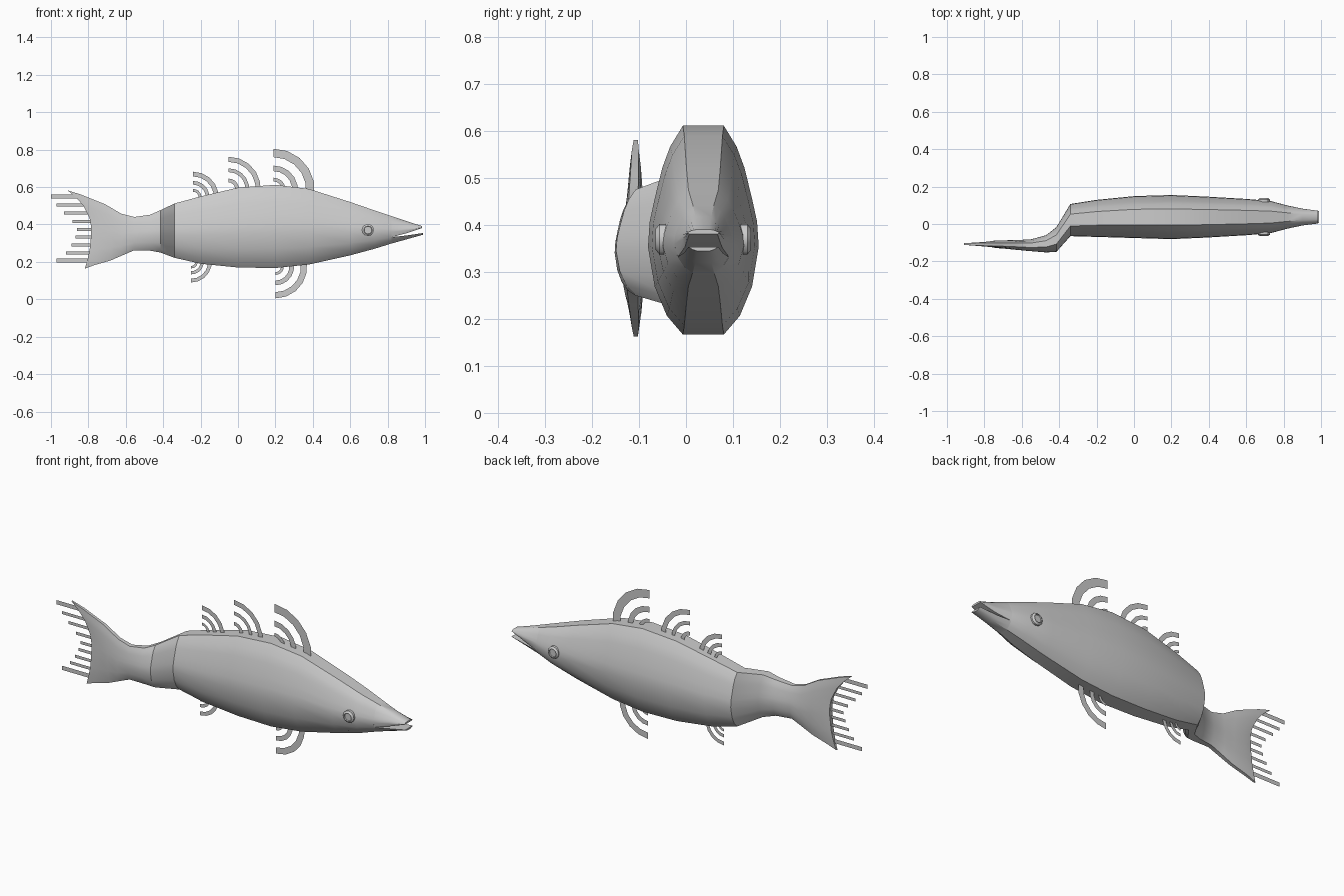
import bpy, bmesh, math
from mathutils import Vector

if "Cube" in bpy.data.objects:
    bpy.data.objects.remove(bpy.data.objects["Cube"])

grey = bpy.data.materials.new("plain_grey")
grey.diffuse_color = (0.6, 0.6, 0.6, 1)
grey.use_nodes = True
grey.node_tree.nodes["Principled BSDF"].inputs["Base Color"].default_value = grey.diffuse_color

# Half cross-section: (width, height) from flat back to flat belly
HALF = [(0.37, 1), (0.60, 0.8), (0.74, 0.6), (0.88, 0.3), (0.97, 0.08),
        (1, -0.16), (0.88, -0.54), (0.66, -0.82), (0.37, -1)]
MID_Y = 0.037


def finish(name, bm, smooth=True):
    bmesh.ops.recalc_face_normals(bm, faces=bm.faces)
    me = bpy.data.meshes.new(name)
    bm.to_mesh(me)
    bm.free()
    me.materials.append(grey)
    ob = bpy.data.objects.new(name, me)
    bpy.context.collection.objects.link(ob)
    if smooth:
        bpy.ops.object.select_all(action='DESELECT')
        ob.select_set(True)
        bpy.context.view_layer.objects.active = ob
        bpy.ops.object.shade_smooth_by_angle(angle=math.radians(30))
    return ob


def ring(x, yc, hw, top, bottom, half=HALF, sweep=(0, 0)):
    """Closed cross-section; sweep pushes the upper and lower ends along x."""
    hi, lo = half[0][1], half[-1][1]
    side = []
    for w, t in half:
        z = bottom + (top - bottom) * (t - lo) / (hi - lo)
        dx = (sweep[0] if t > 0 else sweep[1]) * abs(t) ** 2.2
        side.append((w * hw, x + dx, z))
    return ([Vector((px, yc + w, z)) for w, px, z in side]
            + [Vector((px, yc - w, z)) for w, px, z in reversed(side)])


def loft(name, rings):
    bm = bmesh.new()
    loops = [[bm.verts.new(p) for p in r] for r in rings]
    for a, b in zip(loops, loops[1:]):
        n = len(a)
        for i in range(n):
            bm.faces.new((a[i], a[(i + 1) % n], b[(i + 1) % n], b[i]))
    # End caps as strips across the section
    for lp in (loops[0], loops[-1]):
        n = len(lp)
        for i in range(n // 2 - 1):
            bm.faces.new((lp[i], lp[i + 1], lp[n - 2 - i], lp[n - 1 - i]))
    return finish(name, bm)


# Body: x, centre y, half width, top, bottom
body = [
    (0.82, 0.037, 0.062, 0.445, 0.298), (0.73, 0.037, 0.086, 0.475, 0.270),
    (0.60, 0.037, 0.097, 0.520, 0.235), (0.38, 0.037, 0.110, 0.590, 0.186),
    (0.20, 0.037, 0.118, 0.612, 0.167), (0.00, 0.037, 0.112, 0.597, 0.170),
    (-0.20, 0.030, 0.099, 0.550, 0.190), (-0.34, 0.021, 0.086, 0.512, 0.222),
    (-0.415, -0.083, 0.066, 0.476, 0.250), (-0.47, -0.106, 0.046, 0.452, 0.260),
    (-0.555, -0.114, 0.031, 0.440, 0.262),
]
# Tail continues the same skin with swept-back ends
tail = [
    ring(-0.62, -0.112, 0.027, 0.458, 0.232, sweep=(-0.005, -0.005)),
    ring(-0.68, -0.110, 0.023, 0.508, 0.208, sweep=(-0.03, 0.0)),
    ring(-0.74, -0.108, 0.020, 0.560, 0.182, sweep=(-0.10, -0.03)),
    ring(-0.785, -0.107, 0.012, 0.582, 0.163, sweep=(-0.125, -0.035)),
]
loft("body_and_tail", [ring(*r) for r in body] + tail)

# Jaws split from the head section, leaving an open mouth
loft("upper_jaw", [
    ring(0.82, 0.037, 0.062, 0.445, 0.332, HALF[:7]),
    ring(0.90, 0.037, 0.045, 0.418, 0.353, HALF[:7]),
    ring(0.985, 0.037, 0.034, 0.391, 0.381, HALF[:7]),
])
loft("lower_jaw", [
    ring(0.82, 0.037, 0.062, 0.332, 0.298, HALF[6:]),
    ring(0.90, 0.037, 0.047, 0.341, 0.320, HALF[6:]),
    ring(0.988, 0.037, 0.036, 0.354, 0.345, HALF[6:]),
])

# Eyes: stepped discs with a raised pupil on each side of the head
for side, label in ((1, "left"), (-1, "right")):
    bm = bmesh.new()
    loops = []
    for r, d in ((0.032, 0.06), (0.032, 0.094), (0.022, 0.102),
                 (0.020, 0.096), (0.0, 0.100)):
        if r == 0:
            break
        loops.append([bm.verts.new((0.695 + r * math.cos(a), MID_Y + side * d,
                                    0.37 + r * math.sin(a)))
                      for a in (math.tau * i / 12 for i in range(12))])
    for a, b in zip(loops, loops[1:]):
        for i in range(12):
            bm.faces.new((a[i], a[(i + 1) % 12], b[(i + 1) % 12], b[i]))
    bm.faces.new(loops[-1])
    finish(label + "_eye", bm)


# Fins: thin quarter-ring ribs fanning around one corner
def arc_fin(name, cx, cz, up, bands, steps=5):
    bm = bmesh.new()
    for r_in, r_out in bands:
        pairs = []
        for i in range(steps + 1):
            a = math.radians(-8 + 98 * i / steps)
            pairs.append([bm.verts.new((cx + r * math.cos(a), MID_Y,
                                        cz + up * r * math.sin(a)))
                          for r in (r_in, r_out)])
        for p, q in zip(pairs, pairs[1:]):
            bm.faces.new((p[0], p[1], q[1], q[0]))
    finish(name, bm, False)


arc_fin("front_dorsal_fin", 0.19, 0.585, 1, [(0.045, 0.065), (0.10, 0.13), (0.175, 0.22)])
arc_fin("middle_dorsal_fin", -0.05, 0.59, 1, [(0.035, 0.055), (0.09, 0.11), (0.145, 0.172)])
arc_fin("rear_dorsal_fin", -0.24, 0.545, 1, [(0.03, 0.045), (0.068, 0.088), (0.112, 0.137)])
arc_fin("front_belly_fin", 0.20, 0.175, -1, [(0.03, 0.045), (0.075, 0.10), (0.137, 0.17)])
arc_fin("rear_belly_fin", -0.25, 0.20, -1, [(0.022, 0.035), (0.05, 0.067), (0.09, 0.11)])

# Tail rays: thin flat strips reaching back from the fork (start x, end x, z)
rays = [(-1.0, -0.86, 0.55), (-0.97, -0.82, 0.503), (-0.93, -0.79, 0.46),
        (-0.885, -0.77, 0.415), (-0.86, -0.77, 0.372), (-0.87, -0.77, 0.332),
        (-0.89, -0.77, 0.29), (-0.92, -0.78, 0.248), (-0.97, -0.80, 0.207)]
bm = bmesh.new()
for i, (x0, x1, z) in enumerate(rays):
    h = 0.011 if i in (0, 8) else 0.008
    bm.faces.new([bm.verts.new((x, -0.107, zz)) for x, zz in
                  ((x0, z - h), (x1, z - h), (x1, z + h), (x0, z + h))])
finish("tail_rays", bm, False)
